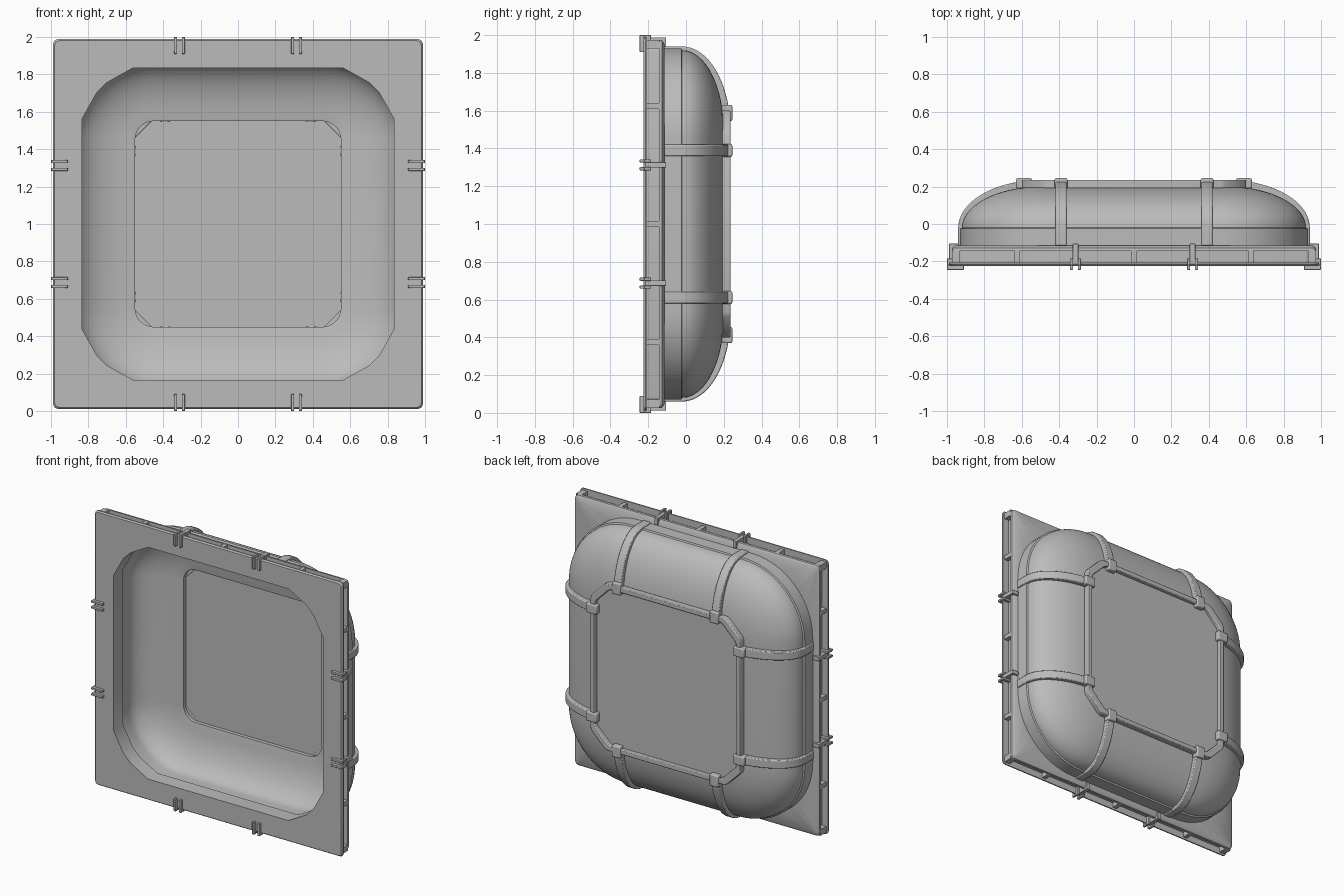
import bpy, bmesh
from math import sin, cos, pi, radians

if "Cube" in bpy.data.objects:
    bpy.data.objects.remove(bpy.data.objects["Cube"], do_unlink=True)

grey = bpy.data.materials.new("plain_grey")
grey.use_nodes = True
colour = (0.5, 0.5, 0.5, 1)
grey.diffuse_color = colour
grey.node_tree.nodes["Principled BSDF"].inputs["Base Color"].default_value = colour

MID = 1.0      # height of the centre
PIVOT = 0.45   # centre of the large corner arcs


def turn(u, v, y, side):
    """Point (u along a side, v outward, y depth) turned to one of four sides."""
    for _ in range(side):
        u, v = v, -u
    return (u, y, v + MID)


def square(corner, y):
    """Loop that repeats one corner's points on all four corners."""
    return [turn(u, v, y, k) for k in range(4) for u, v in corner]


def arc(half, pivot, steps):
    r = half - pivot
    angles = [pi / 2 * (1 - i / steps) for i in range(steps + 1)]
    return [(pivot + r * cos(a), pivot + r * sin(a)) for a in angles]


def loft(bm, loops, closed=False):
    """Skin loops in order; join last to first, or cap both ends."""
    rings = [[bm.verts.new(p) for p in loop] for loop in loops]
    pairs = list(zip(rings, rings[1:]))
    if closed:
        pairs.append((rings[-1], rings[0]))
    else:
        bm.faces.new(rings[0])
        bm.faces.new(rings[-1])
    n = len(rings[0])
    for a, b in pairs:
        for i in range(n):
            j = (i + 1) % n
            bm.faces.new((a[i], a[j], b[j], b[i]))


def block(bm, u, v, y, side):
    """Box given by ranges along, outward and in depth."""
    loft(bm, [[turn(a, b, d, side) for a, b in
               ((u[0], v[0]), (u[1], v[0]), (u[1], v[1]), (u[0], v[1]))] for d in y])


def finish(name, bm, bevel=0):
    bmesh.ops.recalc_face_normals(bm, faces=bm.faces)
    mesh = bpy.data.meshes.new(name)
    bm.to_mesh(mesh)
    bm.free()
    mesh.materials.append(grey)
    obj = bpy.data.objects.new(name, mesh)
    bpy.context.collection.objects.link(obj)
    bpy.ops.object.select_all(action='DESELECT')
    obj.select_set(True)
    bpy.context.view_layer.objects.active = obj
    if bevel:
        mod = obj.modifiers.new("soft_edges", 'BEVEL')
        mod.width = bevel
        mod.segments = 2
        mod.limit_method = 'ANGLE'
    bpy.ops.object.shade_smooth_by_angle(angle=radians(35))
    return obj


# Mounting flange with a faceted opening and a channel round its edge
bm = bmesh.new()
hole = [(0.56, 0.835), (0.70, 0.757), (0.757, 0.70), (0.835, 0.56)]
edge = [(0.955, -0.115), (0.973, -0.128), (0.975, -0.143), (0.94, -0.143),
        (0.94, -0.206), (0.988, -0.206), (0.988, -0.215), (0.98, -0.225)]
loops = [square(hole, -0.115)]
loops += [square(arc(h, h - 0.025, 3), y) for h, y in edge]
loops.append(square(hole, -0.225))
loft(bm, loops, closed=True)
finish("flange", bm)

# Webs that split the edge channel into pockets
bm = bmesh.new()
for side in range(4):
    for u in (-0.625, 0, 0.625):
        block(bm, (u - 0.015, u + 0.015), (0.93, 0.974), (-0.21, -0.14), side)
    block(bm, (0.93, 0.974), (0.93, 0.974), (-0.21, -0.14), side)
finish("flange_webs", bm)

# Domed shell: outer skin, rim round the window, inner skin
bm = bmesh.new()
profile = [(0.93, -0.12), (0.93, -0.025), (0.92, -0.02)]
for a, b, end in ((0.42, 0.22, 78), (0.36, 0.185, 80)):
    skin = [(0.5 + a * cos(t), -0.02 + b * sin(t))
            for t in (radians(end) * i / 14 for i in range(15))]
    profile += skin[1:] if a > 0.4 else [(0.55, 0.2), (0.55, 0.165)] + skin[::-1]
profile.append((0.86, -0.12))
loft(bm, [square(arc(h, PIVOT, 16), y) for h, y in profile], closed=True)
finish("domed_shell", bm)

# Flat window panel
bm = bmesh.new()
loft(bm, [square(arc(0.565, PIVOT, 4), y) for y in (0.192, 0.208)])
finish("window_panel", bm)

# Raised bar framing the window
bm = bmesh.new()
outer = [(0.465, 0.6), (0.49, 0.59), (0.59, 0.49), (0.6, 0.465)]
inner = [(u - 0.035, v - 0.035) for u, v in outer]
loft(bm, [square(outer, 0.19), square(outer, 0.236),
          square(inner, 0.236), square(inner, 0.19)], closed=True)
finish("window_frame", bm, 0.006)

# Two curved ribs on each side, hooked over the window frame
ribs, hooks = bmesh.new(), bmesh.new()
for side in range(4):
    for u in (-0.39, 0.39):
        pairs = [((0.94, -0.115), (0.90, -0.115))]
        for i in range(15):
            t = radians(76) * i / 14
            pairs.append(((0.5 + 0.44 * cos(t), -0.02 + 0.255 * sin(t)),
                          (0.5 + 0.40 * cos(t), -0.02 + 0.21 * sin(t))))
        loft(ribs, [[turn(u + du, p[0], p[1], side) for du, p in
                     ((-0.03, out), (0.03, out), (0.03, low), (-0.03, low))]
                    for out, low in pairs])
        block(hooks, (u - 0.034, u + 0.034), (0.545, 0.63), (0.19, 0.245), side)
finish("ribs", ribs, 0.006)
finish("rib_hooks", hooks, 0.008)

# Two forked clips on each flange edge
bm = bmesh.new()
for side in range(4):
    for u in (-0.313, 0.313):
        for s in (-0.021, 0.021):
            prong = (u + s - 0.0085, u + s + 0.0085)
            block(bm, prong, (0.91, 1.0), (-0.245, -0.22), side)
            block(bm, prong, (0.935, 1.0), (-0.22, -0.185), side)
        block(bm, (u - 0.015, u + 0.015), (0.935, 0.988), (-0.21, -0.105), side)
finish("edge_clips", bm, 0.003)
